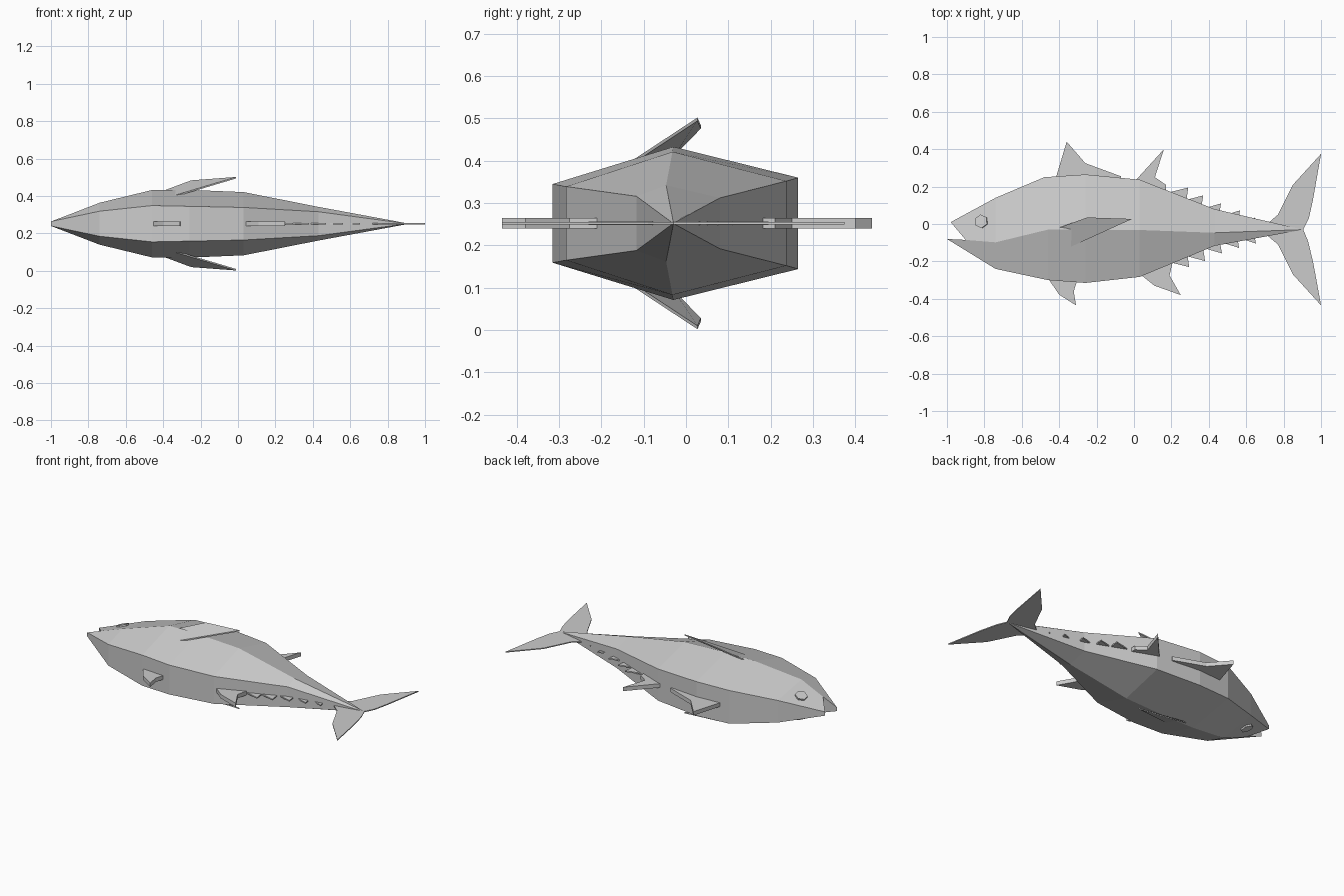
import bpy, bmesh
from mathutils import Vector
from mathutils.bvhtree import BVHTree

if "Cube" in bpy.data.objects:
    bpy.data.objects.remove(bpy.data.objects["Cube"])

Z = 0.252  # height of the fish's symmetry plane (it lies on its side)


def make(name, bm):
    bmesh.ops.recalc_face_normals(bm, faces=bm.faces)
    me = bpy.data.meshes.new(name)
    bm.to_mesh(me)
    ob = bpy.data.objects.new(name, me)
    bpy.context.collection.objects.link(ob)
    return ob


def slab(name, pts, offset):
    """Extrude a polygon of 3D points by an offset vector."""
    bm = bmesh.new()
    f = bm.faces.new([bm.verts.new(p) for p in pts])
    r = bmesh.ops.extrude_face_region(bm, geom=[f])
    new = [g for g in r["geom"] if isinstance(g, bmesh.types.BMVert)]
    bmesh.ops.translate(bm, verts=new, vec=offset)
    if f.is_valid and not any(len(e.link_faces) > 2 for e in bm.edges):
        pass
    else:
        bm.faces.ensure_lookup_table()
    if all(len(e.link_faces) == 1 for e in f.edges):
        bm.faces.new([v for v in reversed(f.verts)])
    return make(name, bm)


def fin(name, outline, half):
    return slab(name, [(x, y, Z - half) for x, y in outline], (0, 0, 2 * half))


# Body: six-sided sections, (x, y, half width) for back, flank and belly
sections = [
    ((-0.98, 0.01, 0.012), (-0.90, -0.085, 0.05), (-1.0, -0.08, 0.012)),
    ((-0.74, 0.14, 0.07), (-0.74, -0.098, 0.112), (-0.74, -0.24, 0.067)),
    ((-0.48, 0.25, 0.105), (-0.46, -0.03, 0.18), (-0.46, -0.30, 0.097)),
    ((-0.26, 0.265, 0.108), (-0.26, -0.03, 0.181), (-0.26, -0.315, 0.093)),
    ((0.03, 0.237, 0.10), (0.03, -0.032, 0.169), (0.03, -0.283, 0.087)),
    ((0.43, 0.08, 0.06), (0.43, -0.047, 0.09), (0.43, -0.117, 0.064)),
    ((0.89, -0.027, 0.002), (0.90, -0.03, 0.003), (0.89, -0.033, 0.002)),
]
bm = bmesh.new()
rings = []
for s in sections:
    ring = [bm.verts.new((x, y, Z + h)) for x, y, h in s]
    ring += [bm.verts.new((x, y, Z - h)) for x, y, h in reversed(s)]
    rings.append(ring)
for a, b in zip(rings, rings[1:]):
    for i in range(6):
        j = (i + 1) % 6
        bm.faces.new((a[i], a[j], b[j], b[i]))
# Open mouth wedge and tail cap
for r in (rings[0], rings[-1]):
    bm.faces.new((r[0], r[1], r[4], r[5]))
    bm.faces.new((r[1], r[2], r[3], r[4]))
bmesh.ops.recalc_face_normals(bm, faces=bm.faces)
tree = BVHTree.FromBMesh(bm)
make("body", bm)

# Thick median fins
fin("first_dorsal_fin", [(-0.42, 0.24), (-0.36, 0.44), (-0.26, 0.325),
                         (-0.07, 0.255), (-0.07, 0.22), (-0.4, 0.22)], 0.0125)
fin("second_dorsal_fin", [(0.01, 0.235), (0.16, 0.40), (0.112, 0.25),
                          (0.17, 0.21), (0.17, 0.16), (0.03, 0.20)], 0.0125)
fin("pelvic_fin", [(-0.46, -0.29), (-0.40, -0.378), (-0.31, -0.435),
                   (-0.322, -0.36), (-0.30, -0.29)], 0.0125)
fin("anal_fin", [(0.035, -0.27), (0.11, -0.33), (0.25, -0.38),
                 (0.19, -0.275), (0.21, -0.19), (0.05, -0.22)], 0.0125)

# Rows of finlets, given by their tips
upper = [(0.29, 0.195), (0.37, 0.153), (0.465, 0.11), (0.567, 0.073), (0.648, 0.035)]
lower = [(0.295, -0.23), (0.38, -0.198), (0.47, -0.157), (0.562, -0.128), (0.652, -0.105)]
for side, tips in (("upper", upper), ("lower", lower)):
    s = 1 if side == "upper" else -1
    for k, (x, y) in enumerate(tips):
        c = 1 - 0.07 * k
        fin(f"{side}_finlet_{k + 1}",
            [(x - 0.10 * c, y - s * 0.025), (x, y), (x - 0.01, y - s * 0.07 * c),
             (x - 0.09 * c, y - s * 0.05)], 0.004)

# Crescent tail
fin("tail_fin", [(0.72, 0.008), (0.77, 0.05), (0.85, 0.21), (1.0, 0.375),
                 (0.957, 0.13), (0.935, 0.03), (0.905, -0.03), (0.93, -0.09),
                 (0.957, -0.20), (1.0, -0.435), (0.85, -0.27), (0.77, -0.11),
                 (0.72, -0.068)], 0.003)

# Mirrored pectoral fins and eyes
for side, s in (("left", 1), ("right", -1)):
    pts = [(-0.43, -0.03, 0.165), (-0.25, 0.035, 0.232),
           (-0.01, 0.027, 0.25), (-0.345, -0.125, 0.15)]
    slab(f"{side}_pectoral_fin", [(x, y, Z + s * z) for x, y, z in pts], (0, 0, -s * 0.008))

    loc, nrm, _, _ = tree.ray_cast(Vector((-0.815, 0.013, Z + s)), Vector((0, 0, -s)))
    eye = bmesh.new()
    rot = nrm.to_track_quat('Z', 'Y').to_matrix().to_4x4()
    rot.translation = loc
    bmesh.ops.create_cone(eye, cap_ends=True, segments=6, radius1=0.037,
                          radius2=0.037, depth=0.02, matrix=rot)
    make(f"{side}_eye", eye)
